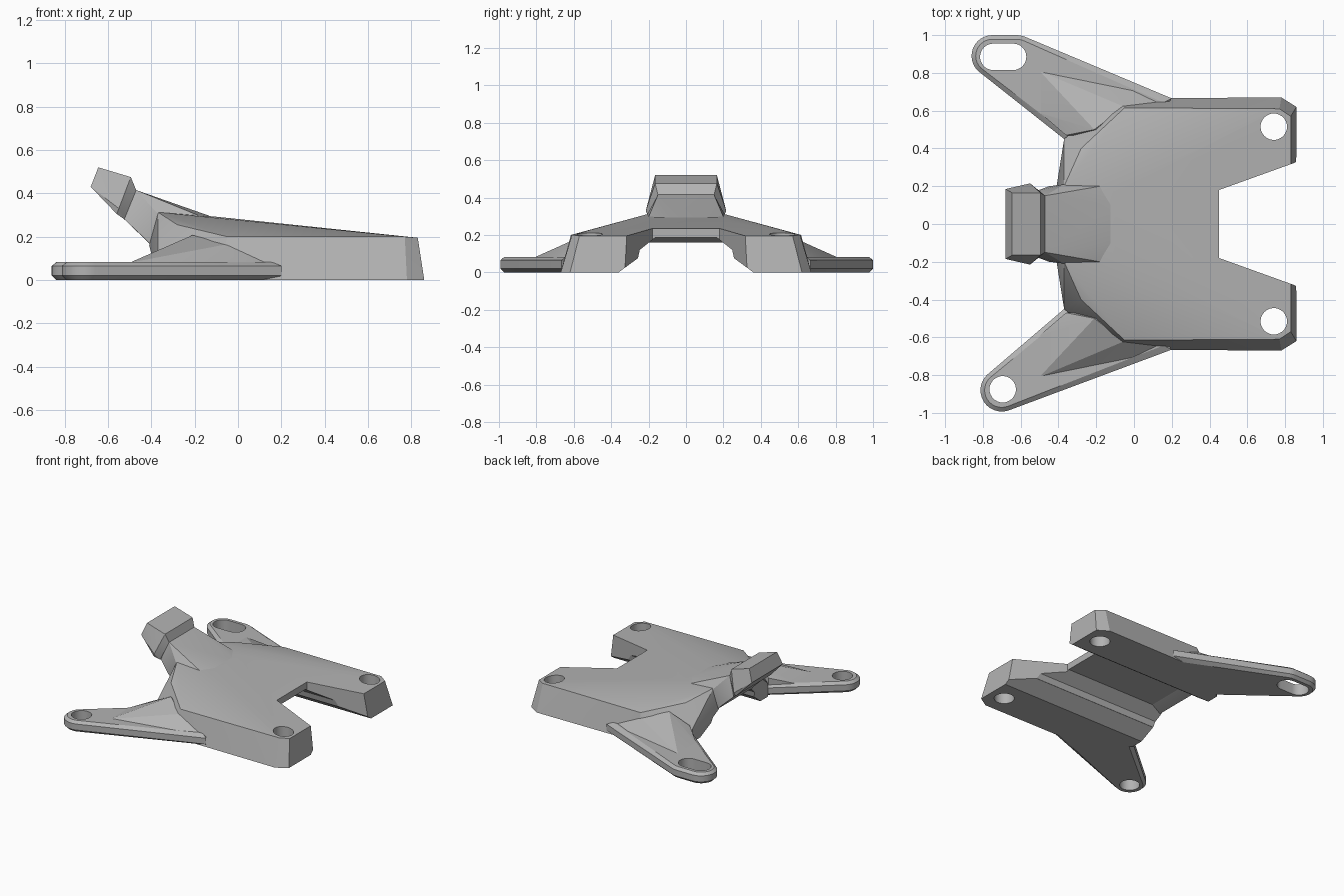
import bpy, bmesh, math

cube = bpy.data.objects.get("Cube")
if cube:
    bpy.data.objects.remove(cube, do_unlink=True)

grey = bpy.data.materials.new("plain grey")
grey.use_nodes = True
GREY = (0.45, 0.45, 0.45, 1)
grey.diffuse_color = GREY
grey.node_tree.nodes["Principled BSDF"].inputs["Base Color"].default_value = GREY


def both(points):
    """Points plus their mirror images across the centre plane."""
    return points + [(x, -y, z) for x, y, z in points]


def add_hull(bm, points):
    verts = [bm.verts.new(p) for p in points]
    out = bmesh.ops.convex_hull(bm, input=verts)
    loose = {g for g in out["geom_interior"] + out["geom_unused"]
             if isinstance(g, bmesh.types.BMVert)}
    bmesh.ops.delete(bm, geom=list(loose), context="VERTS")


def hull(name, points):
    bm = bmesh.new()
    add_hull(bm, points)
    bmesh.ops.dissolve_limit(bm, angle_limit=math.radians(0.5), verts=bm.verts, edges=bm.edges)
    bmesh.ops.recalc_face_normals(bm, faces=bm.faces)
    mesh = bpy.data.meshes.new(name)
    bm.to_mesh(mesh)
    bm.free()
    mesh.materials.append(grey)
    obj = bpy.data.objects.new(name, mesh)
    bpy.context.collection.objects.link(obj)
    return obj


def activate(obj):
    bpy.ops.object.select_all(action="DESELECT")
    obj.select_set(True)
    bpy.context.view_layer.objects.active = obj


def combine(obj, other, operation="DIFFERENCE"):
    mod = obj.modifiers.new("combine", "BOOLEAN")
    mod.operation, mod.solver, mod.object = operation, "EXACT", other
    activate(obj)
    bpy.ops.object.modifier_apply(modifier=mod.name)
    bpy.data.objects.remove(other, do_unlink=True)


def smooth(obj, angle=18):
    activate(obj)
    bpy.ops.object.shade_smooth_by_angle(angle=math.radians(angle))


def ring(cx, cy, r, z, n=32):
    return [(cx + r * math.cos(math.tau * i / n), cy + r * math.sin(math.tau * i / n), z)
            for i in range(n)]


def round_hole(centres, r):
    return hull("hole_cutter", [p for cx, cy in centres for z in (-0.2, 0.6)
                                for p in ring(cx, cy, r, z)])


# Arched body with sloping roof and chamfered front corners
body = hull("body", both([
    (0.57, 0.25, 0.2), (-0.1, 0.17, 0.292), (-0.37, 0.2, 0.313), (-0.28, 0.4, 0.255),
    (-0.05, 0.615, 0.2), (0.77, 0.61, 0.2), (0.83, 0.57, 0.195), (0.83, 0.2, 0.195),
    (0.78, 0.67, 0), (0.86, 0.62, 0), (0.86, 0.2, 0),
    (-0.1, 0.665, 0), (-0.37, 0.45, 0), (-0.37, 0.45, 0.1), (-0.41, 0.2, 0.16)]))

# Lengthwise channel below the body, made from two stacked wedges
for profile in ([(0.36, 0), (0.45, -0.07), (0.258, 0.075)],
                [(0.258, 0.07), (0.247, 0.12), (0.166, 0.185)]):
    combine(body, hull("channel_cutter",
                       both([(x, y, z) for x in (-1, 1) for y, z in profile])))

# Notch between the front legs
combine(body, hull("notch_cutter", both([(x, y, z) for x, y in ((0.45, 0.18), (0.95, 0.36))
                                         for z in (-0.2, 0.6)])))
for side in (1, -1):
    combine(body, round_hole([(0.74, 0.515 * side)], 0.07))
smooth(body)

# Rear arms: chamfered plate, raised wedge and a mounting hole
arms = (("left_arm", 1, [(-0.75, 0.89), (-0.62, 0.89)], 0.11,
         [(-0.745, 0.885), (-0.64, 0.885)], 0.07),
        ("right_arm", -1, [(-0.7, -0.88)], 0.113, [(-0.695, -0.875)], 0.07))
for name, side, tips, radius, hole, hole_radius in arms:
    points = []
    for z, inset in ((0, 0.02), (0.02, 0), (0.065, 0), (0.083, 0.022)):
        for cx, cy in tips:
            points += ring(cx, cy, radius - inset, z)
        points += [(0.2 - 2 * inset, side * (0.665 - inset), z),
                   (-0.37 + inset, side * (0.45 + inset), z), (0, side * 0.42, z)]
    arm = hull(name, points)
    wedge = [(-0.5, 0.81, 0.08), (-0.5, 0.59, 0.08), (-0.36, 0.47, 0.13),
             (-0.21, 0.5, 0.207), (-0.05, 0.62, 0.165), (0.0, 0.72, 0.07),
             (0.19, 0.655, 0.05), (0, 0.45, 0.03), (-0.36, 0.47, 0.03)]
    combine(arm, hull("wedge", [(x, y * side, z) for x, y, z in wedge]), "UNION")
    combine(arm, round_hole(hole, hole_radius))
    smooth(arm)

# Neck rising from the back of the body
neck = hull("neck", both([
    (-0.1, 0.1, 0.285), (-0.15, 0.205, 0.285), (-0.37, 0.21, 0.305), (-0.47, 0.15, 0.415),
    (-0.53, 0.17, 0.285), (-0.45, 0.2, 0.21), (-0.4, 0.2, 0.16), (-0.25, 0.2, 0.2)]))
smooth(neck)

# Bevelled head block at the end of the neck
head = hull("head", both([
    (-0.645, 0.165, 0.52), (-0.68, 0.185, 0.43), (-0.56, 0.205, 0.305), (-0.495, 0.165, 0.475),
    (-0.55, 0.215, 0.33), (-0.525, 0.18, 0.28), (-0.47, 0.15, 0.415)]))
smooth(head)
